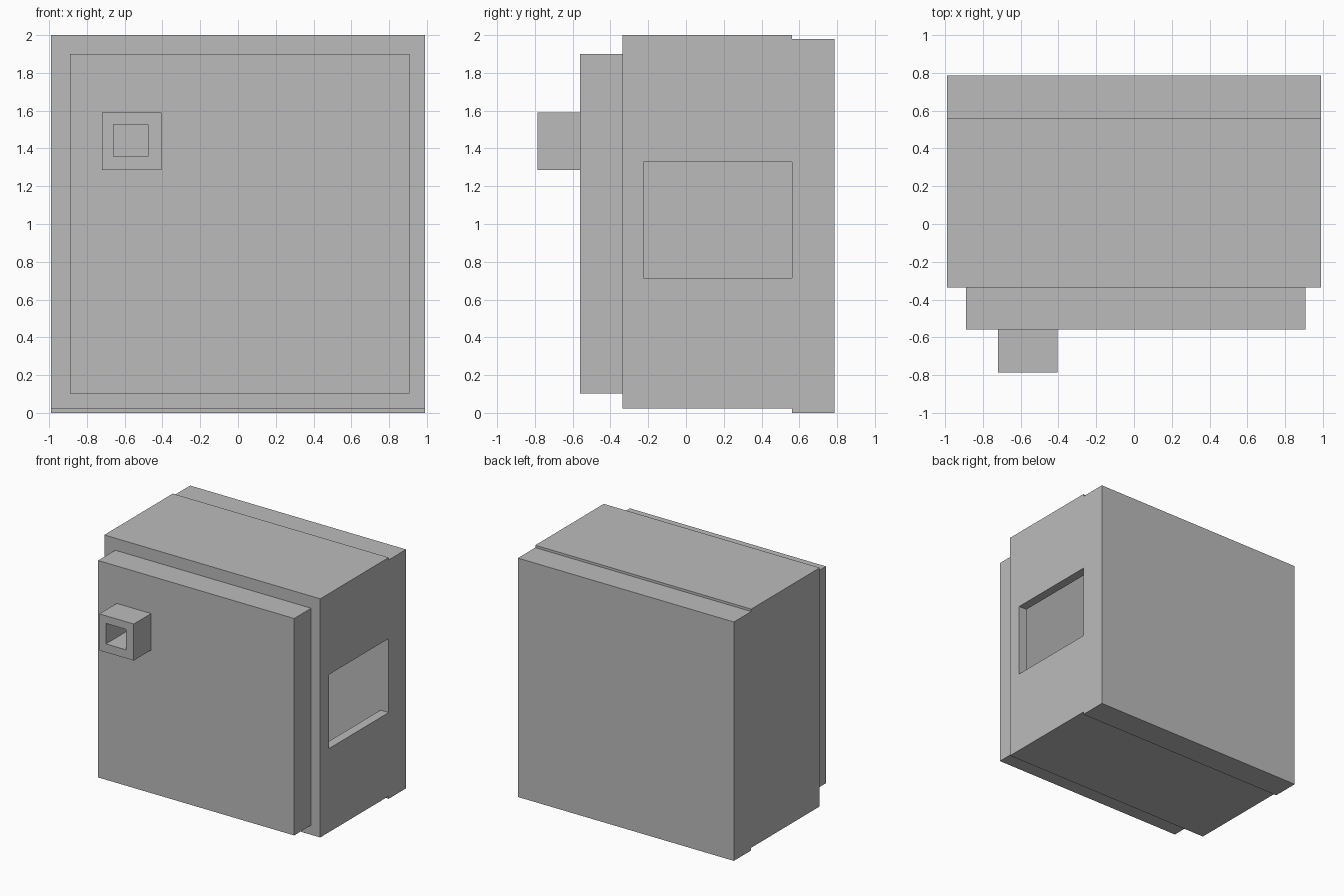
import bpy

if "Cube" in bpy.data.objects:
    bpy.data.objects.remove(bpy.data.objects["Cube"])

# Mid grey for every part
grey = bpy.data.materials.new("mid_grey")
grey.diffuse_color = (0.5, 0.5, 0.5, 1)
grey.use_nodes = True
grey.node_tree.nodes["Principled BSDF"].inputs["Base Color"].default_value = grey.diffuse_color


def box(name, x, y, z):
    """Box from (min, max) ranges on each axis."""
    bpy.ops.mesh.primitive_cube_add(size=1)
    ob = bpy.context.object
    ob.name = ob.data.name = name
    mid = [(a + b) / 2 for a, b in (x, y, z)]
    dim = [b - a for a, b in (x, y, z)]
    for v in ob.data.vertices:
        v.co = [m + c * d for m, c, d in zip(mid, v.co, dim)]
    ob.data.materials.append(grey)
    return ob


def cut(cutter, *targets):
    """Subtract a hidden cutter from each target."""
    cutter.hide_render = True
    cutter.display_type = 'WIRE'
    for ob in targets:
        mod = ob.modifiers.new("opening", 'BOOLEAN')
        mod.operation = 'DIFFERENCE'
        mod.solver = 'EXACT'
        mod.object = cutter


# Main cabinet and the back slab, which sits slightly lower
body = box("cabinet_body", (-0.99, 0.99), (-0.337, 0.56), (0.022, 2.0))
box("back_slab", (-0.99, 0.99), (0.56, 0.787), (0, 1.98))

# Front door panel and its square handle
door = box("door", (-0.89, 0.907), (-0.56, -0.337), (0.102, 1.9))
handle = box("handle", (-0.72, -0.405), (-0.787, -0.56), (1.287, 1.59))

# Hollow inside of the cabinet, closed at the back by the slab
cut(box("cavity_cutter", (-0.915, 0.915), (-0.262, 0.6), (0.097, 1.925)), body)

# Window through the right wall, running back to the slab
cut(box("side_window_cutter", (0.8, 1.1), (-0.225, 0.65), (0.715, 1.328)), body)

# Square hole through the handle into the door
cut(box("handle_hole_cutter", (-0.66, -0.477), (-0.9, -0.45), (1.357, 1.527)),
    handle, door)
